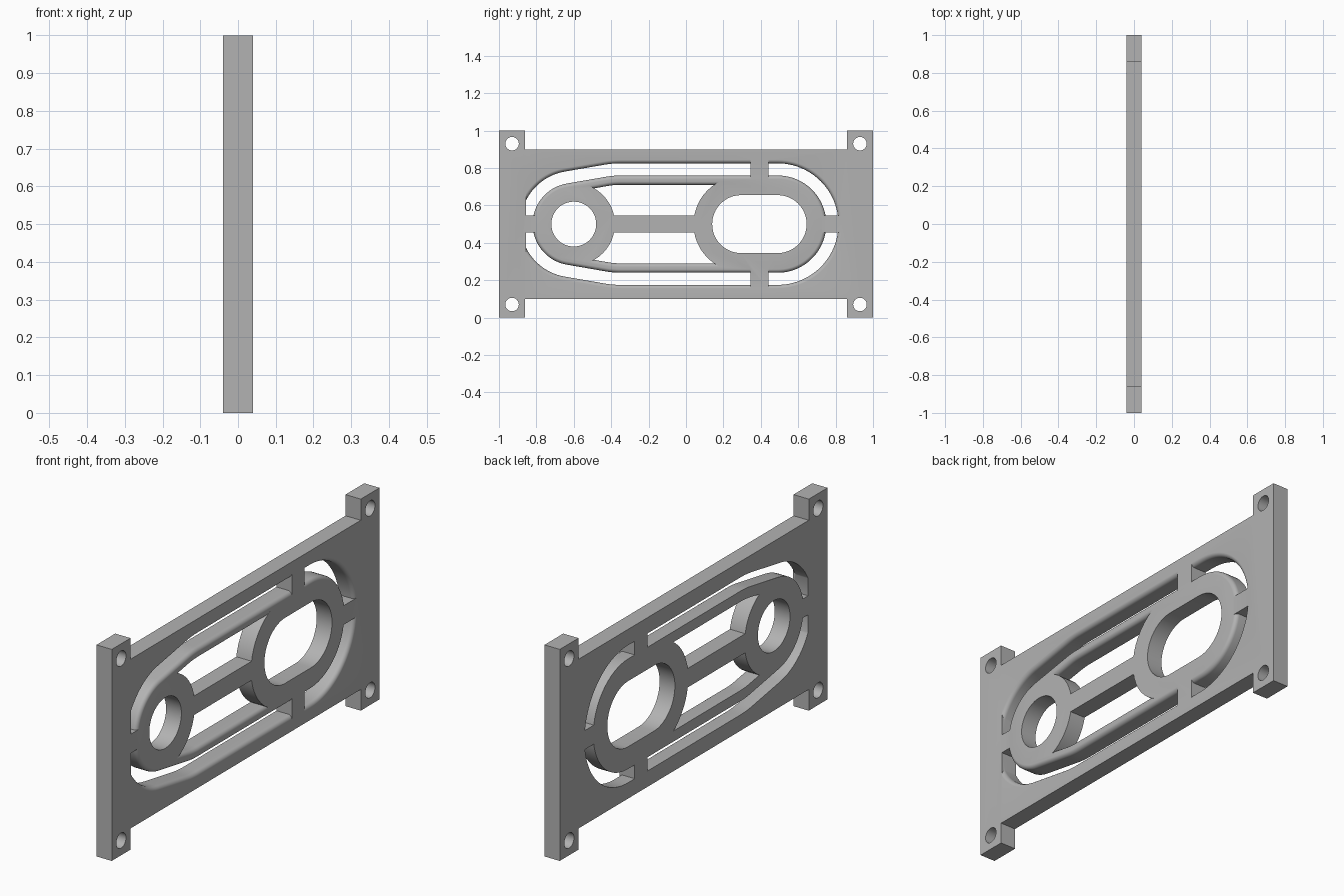
import bpy, bmesh
from math import sin, cos, radians

if "Cube" in bpy.data.objects:
    bpy.data.objects.remove(bpy.data.objects["Cube"])

HALF = 0.04      # half of the plate thickness
FILLET = 0.02    # rounding on the +x side
MID = 0.5        # height of the symmetry line

grey = bpy.data.materials.new("plain_grey")
grey.use_nodes = True
colour = (0.45, 0.45, 0.45, 1)
grey.diffuse_color = colour
grey.node_tree.nodes["Principled BSDF"].inputs["Base Color"].default_value = colour


def arc(y, z, r, start, end, n):
    angles = [radians(start + (end - start) * i / n) for i in range(n + 1)]
    return [(y + r * cos(a), z + r * sin(a)) for a in angles]


def slot(y0, y1, r):
    """Rounded slot outline; a circle when y0 equals y1."""
    right, left = arc(y1, 0, r, -90, 90, 24), arc(y0, 0, r, 90, 270, 24)
    return right + left if y1 > y0 else right + left[1:-1]


def rect(y0, y1, z0, z1):
    return [(y0, z0), (y1, z0), (y1, z1), (y0, z1)]


def track(offset):
    """Tapered oval outline, grown or shrunk by an offset."""
    upper = (arc(-0.6, 0, 0.285 + offset, 180, 100, 20)
             + arc(-0.35, -0.175, 0.5 + offset, 100, 90, 6)
             + arc(0.49, 0, 0.325 + offset, 90, 0, 24))
    return upper + [(y, -z) for y, z in reversed(upper[1:-1])]


def loft(name, rings):
    """Closed solid through outlines stacked along x."""
    bm = bmesh.new()
    loops = [[bm.verts.new((x, y, z + MID)) for y, z in pts] for x, pts in rings]
    bm.faces.new(loops[0])
    bm.faces.new(loops[-1])
    n = len(loops[0])
    for a, b in zip(loops, loops[1:]):
        for i in range(n):
            j = (i + 1) % n
            bm.faces.new((a[i], a[j], b[j], b[i]))
    bmesh.ops.recalc_face_normals(bm, faces=bm.faces)
    mesh = bpy.data.meshes.new(name)
    bm.to_mesh(mesh)
    bm.free()
    mesh.materials.append(grey)
    obj = bpy.data.objects.new(name, mesh)
    bpy.context.collection.objects.link(obj)
    return obj


def prism(name, pts, half):
    return loft(name, [(-half, pts), (half, pts)])


def filleted(name, offset, sign, half):
    """Track-shaped solid that flares (+1) or narrows (-1) towards +x."""
    rings = [(-half, track(offset))]
    for i in range(7):
        t = radians(15 * i)
        x = HALF + 0.0002 - FILLET * (1 - sin(t))
        rings.append((x, track(offset + sign * FILLET * (1 - cos(t)))))
    rings.append((half, track(offset + sign * FILLET)))
    return loft(name, rings)


def cut(target, cutter):
    mod = target.modifiers.new("cut", 'BOOLEAN')
    mod.operation, mod.solver, mod.object = 'DIFFERENCE', 'EXACT', cutter
    bpy.context.view_layer.objects.active = target
    bpy.ops.object.modifier_apply(modifier=mod.name)
    bpy.data.objects.remove(cutter)


# Flat plate with four corner tabs
corner = [(1, 0.5), (0.86, 0.5), (0.86, 0.4)]
top = corner + [(-y, z) for y, z in reversed(corner)]
plate = prism("bracket_plate", top + [(y, -z) for y, z in reversed(top)], HALF)

# Channel around the inner frame, interrupted by bridges and the flat left end
channel = filleted("channel_cutter", 0, 1, 0.06)
cut(channel, filleted("inner_frame", -0.065, -1, 0.07))
cut(channel, prism("cross_bridge", rect(0.345, 0.44, -0.5, 0.5), 0.08))
cut(channel, prism("left_end", rect(-1.1, -0.855, -0.5, 0.5), 0.08))
for name, y0, y1 in (("left_bridge", -0.95, -0.7), ("right_bridge", 0.65, 0.95)):
    cut(channel, prism(name, rect(y0, y1, -0.045, 0.045), 0.08))
cut(plate, channel)

# Windows between the side bars, leaving both bosses and the centre rib
window = filleted("window_cutter", -0.115, 1, 0.06)
cut(window, prism("round_boss", slot(-0.6, -0.6, 0.22), 0.08))
cut(window, prism("slot_boss", slot(0.295, 0.49, 0.255), 0.08))
cut(window, prism("centre_rib", rect(-0.5, 0.2, -0.045, 0.045), 0.09))
cut(plate, window)

# Round hole, long slot and mounting holes
cut(plate, prism("round_hole", slot(-0.6, -0.6, 0.12), 0.06))
cut(plate, prism("long_slot", slot(0.295, 0.49, 0.155), 0.06))
for sy in (-1, 1):
    for sz in (-1, 1):
        pts = [(y, z + sz * 0.43) for y, z in slot(sy * 0.93, sy * 0.93, 0.036)]
        cut(plate, prism("mounting_hole", pts, 0.06))

bpy.ops.object.select_all(action='DESELECT')
plate.select_set(True)
bpy.context.view_layer.objects.active = plate
bpy.ops.object.shade_smooth_by_angle(angle=radians(30))
